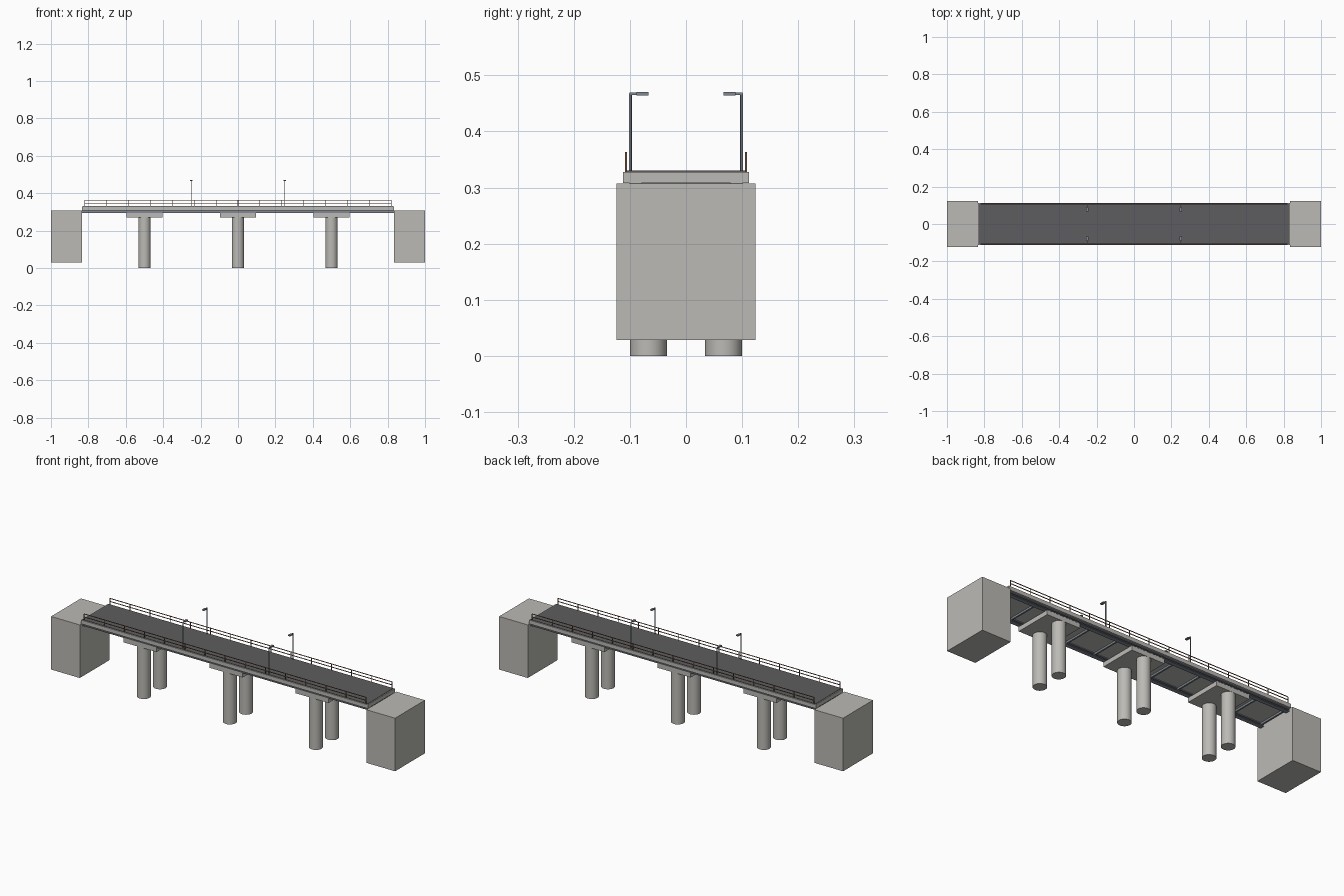
import bpy
import bmesh
from mathutils import Matrix, Vector

cube = bpy.data.objects.get("Cube")
if cube:
    bpy.data.objects.remove(cube, do_unlink=True)


def material(name, rgb):
    m = bpy.data.materials.new(name)
    m.use_nodes = True
    m.diffuse_color = (*rgb, 1)
    m.node_tree.nodes["Principled BSDF"].inputs["Base Color"].default_value = (*rgb, 1)
    return m


CONCRETE = material("concrete", (0.50, 0.49, 0.46))
ASPHALT = material("asphalt", (0.11, 0.11, 0.115))
STEEL = material("blue grey steel", (0.22, 0.25, 0.29))
RUST = material("brown railing paint", (0.21, 0.10, 0.06))


def add_box(bm, lo, hi):
    lo, hi = Vector(lo), Vector(hi)
    mat = Matrix.Translation((lo + hi) / 2) @ Matrix.Diagonal((*(hi - lo), 1))
    bmesh.ops.create_cube(bm, size=1, matrix=mat)


def add_cylinder(bm, x, y, z0, z1, radius, sides):
    bmesh.ops.create_cone(bm, cap_ends=True, segments=sides, radius1=radius, radius2=radius,
                          depth=z1 - z0, matrix=Matrix.Translation((x, y, (z0 + z1) / 2)))


def finish(name, bm, mat, smooth=False):
    mesh = bpy.data.meshes.new(name)
    bm.to_mesh(mesh)
    bm.free()
    mesh.materials.append(mat)
    obj = bpy.data.objects.new(name, mesh)
    bpy.context.collection.objects.link(obj)
    if smooth:
        bpy.ops.object.select_all(action="DESELECT")
        obj.select_set(True)
        bpy.context.view_layer.objects.active = obj
        bpy.ops.object.shade_smooth_by_angle()
    return obj


def box(name, lo, hi, mat):
    bm = bmesh.new()
    add_box(bm, lo, hi)
    return finish(name, bm, mat)


END = 0.833          # half length of the span
SLAB = 0.308         # underside of the slab
DECK = 0.328         # top of the slab
CAP_TOP = 0.294

# Abutments at both ends
for side, x in (("right", -1.0), ("left", END)):
    box(side + "_abutment", (x, -0.124, 0.028), (x + 1 - END, 0.124, 0.307), CONCRETE)

# Piers: a cap on two round columns
for name, x in (("right", -0.5), ("middle", 0), ("left", 0.5)):
    box(name + "_pier_cap", (x - 0.097, -0.1, 0.27), (x + 0.097, 0.1, CAP_TOP), CONCRETE)
    bm = bmesh.new()
    for y in (-0.067, 0.067):
        add_cylinder(bm, x, y, 0, 0.272, 0.033, 32)
    finish(name + "_pier_columns", bm, CONCRETE, smooth=True)

# Deck slab and road surface
box("deck_slab", (-END, -0.112, SLAB), (END, 0.112, DECK), CONCRETE)
box("road_surface", (-0.828, -0.107, DECK - 0.002), (0.828, 0.107, DECK + 0.002), ASPHALT)

# Edge girders with flanges
for name, y in (("front", -0.09), ("back", 0.09)):
    bm = bmesh.new()
    add_box(bm, (-END, y - 0.004, CAP_TOP), (END, y + 0.004, SLAB))
    for z in (CAP_TOP, SLAB - 0.004):
        add_box(bm, (-END, y - 0.011, z), (END, y + 0.011, z + 0.004))
    finish(name + "_girder", bm, STEEL)

# Cross beams under the slab
bm = bmesh.new()
for i in range(11):
    x = (i - 5) * 0.164
    add_box(bm, (x - 0.004, -0.088, SLAB - 0.01), (x + 0.004, 0.088, SLAB))
finish("cross_beams", bm, STEEL)

# Railings, lamp posts: one set per side
for name, s in (("front", -1), ("back", 1)):
    y = s * 0.107
    bm = bmesh.new()
    for z in (0.346, 0.362):
        add_box(bm, (-0.82, y - 0.0015, z - 0.0015), (0.82, y + 0.0015, z + 0.0015))
    for i in range(15):
        x = -0.82 + i * 1.64 / 14
        add_box(bm, (x - 0.0015, y - 0.0015, DECK), (x + 0.0015, y + 0.0015, 0.362))
    finish(name + "_railing", bm, RUST)

    for side, x in (("right", -0.25), ("left", 0.25)):
        bm = bmesh.new()
        add_cylinder(bm, x, s * 0.099, DECK, 0.468, 0.0025, 12)
        ends = sorted((s * 0.101, s * 0.067))
        add_box(bm, (x - 0.002, ends[0], 0.465), (x + 0.002, ends[1], 0.469))
        head = sorted((s * 0.088, s * 0.067))
        add_box(bm, (x - 0.006, head[0], 0.464), (x + 0.006, head[1], 0.47))
        finish(f"{name}_{side}_lamp_post", bm, STEEL, smooth=True)
